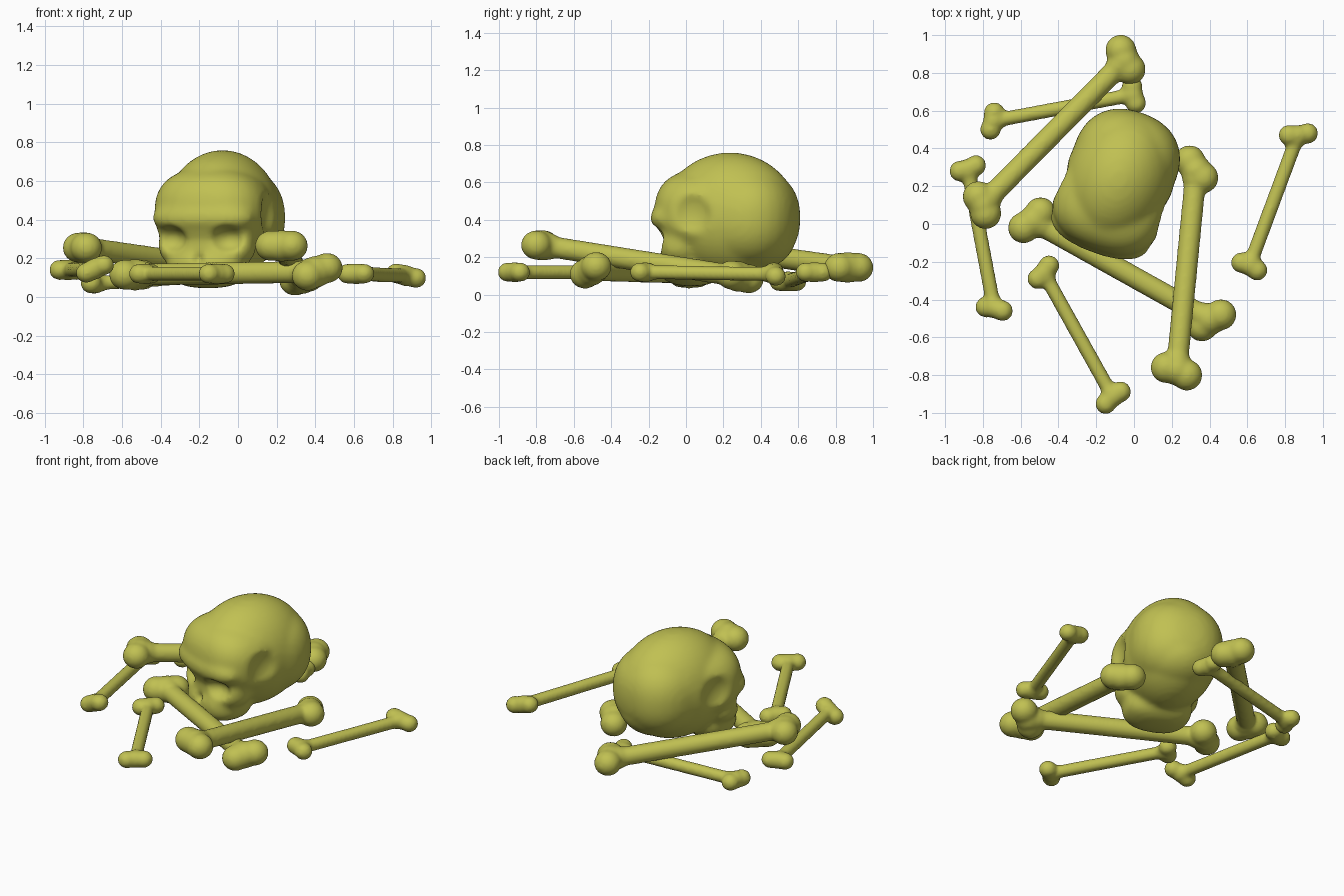
import bpy, bmesh, math
from mathutils import Vector, Matrix

cube = bpy.data.objects.get("Cube")
if cube:
    bpy.data.objects.remove(cube, do_unlink=True)

bone_mat = bpy.data.materials.new("olive_bone")
bone_mat.use_nodes = True
COLOUR = (0.53, 0.53, 0.085, 1)
bone_mat.diffuse_color = COLOUR
bone_mat.node_tree.nodes["Principled BSDF"].inputs["Base Color"].default_value = COLOUR


def ellipsoid(bm, centre, radii, power=2.0):
    """Rounded lump; a power above 2 makes it boxier."""
    lump = bmesh.ops.create_uvsphere(bm, u_segments=32, v_segments=20, radius=1)
    for v in lump["verts"]:
        v.co /= sum(abs(c) ** power for c in v.co) ** (1 / power)
        v.co = Vector(c * r for c, r in zip(v.co, radii)) + Vector(centre)


def shaft(bm, start, end, radius):
    axis = end - start
    turn = axis.to_track_quat('Z', 'Y').to_matrix().to_4x4()
    bmesh.ops.create_cone(bm, cap_ends=True, segments=24, radius1=radius, radius2=radius,
                          depth=axis.length, matrix=Matrix.Translation((start + end) / 2) @ turn)


def make_object(name, bm):
    mesh = bpy.data.meshes.new(name)
    bm.to_mesh(mesh)
    bm.free()
    obj = bpy.data.objects.new(name, mesh)
    bpy.context.collection.objects.link(obj)
    return obj


def fuse(obj, voxel, steps, cutter=None):
    """Blend the overlapping parts into one smooth skin, then bake it."""
    def remesh():
        mod = obj.modifiers.new("fuse", 'REMESH')
        mod.mode = 'VOXEL'
        mod.voxel_size = voxel
    remesh()
    if cutter:
        cut = obj.modifiers.new("hollows", 'BOOLEAN')
        cut.operation = 'DIFFERENCE'
        cut.object = cutter
        remesh()
    soft = obj.modifiers.new("soften", 'SMOOTH')
    soft.factor = 0.5
    soft.iterations = steps
    graph = bpy.context.evaluated_depsgraph_get()
    baked = bpy.data.meshes.new_from_object(obj.evaluated_get(graph))
    obj.modifiers.clear()
    obj.data = baked
    baked.materials.clear()
    baked.materials.append(bone_mat)
    for poly in baked.polygons:
        poly.use_smooth = True


# Skull: cranium, forehead, brow, cheeks and upper jaw, facing -y before it is turned
bm = bmesh.new()
ellipsoid(bm, (0, 0, 0.42), (0.29, 0.375, 0.34))
ellipsoid(bm, (0, 0.1, 0.41), (0.285, 0.275, 0.27), 2.3)
ellipsoid(bm, (0, 0.14, 0.31), (0.23, 0.22, 0.18))
ellipsoid(bm, (0, -0.14, 0.44), (0.3, 0.255, 0.23), 2.5)
ellipsoid(bm, (0, -0.26, 0.41), (0.28, 0.15, 0.085), 2.5)
ellipsoid(bm, (0, -0.23, 0.27), (0.26, 0.13, 0.13), 2.6)
ellipsoid(bm, (0, -0.22, 0.16), (0.21, 0.165, 0.115), 2.5)
skull = make_object("skull", bm)

# Hollows: eye sockets, temples and nose
bm = bmesh.new()
for side in (-1, 1):
    ellipsoid(bm, (side * 0.165, -0.4, 0.295), (0.105, 0.12, 0.075))
    ellipsoid(bm, (side * 0.42, -0.1, 0.43), (0.165, 0.17, 0.2))
ellipsoid(bm, (0, -0.4, 0.2), (0.035, 0.06, 0.045))
hollows = make_object("skull_hollows", bm)
hollows.hide_render = True

fuse(skull, 0.014, 14, hollows)
bpy.data.objects.remove(hollows, do_unlink=True)
skull.data.transform(Matrix.Translation((-0.08, 0.235, 0)) @ Matrix.Rotation(math.radians(-20), 4, 'Z'))

# Loose bones: start, lobe spread at start, end, lobe spread at end
LARGE = (0.058, 0.083)
SMALL = (0.039, 0.056)
bones = {
    "long_bone_back": (LARGE, (-0.805, 0.10, 0.255), (-0.02, 0.045, 0),
                       (-0.045, 0.87, 0.145), (-0.025, 0.05, 0)),
    "long_bone_front": (LARGE, (-0.54, 0.02, 0.115), (0.045, 0.04, 0),
                        (0.41, -0.51, 0.13), (0.05, 0.03, 0.02)),
    "long_bone_left": (LARGE, (0.33, 0.29, 0.095), (0.035, -0.045, 0.01),
                       (0.225, -0.78, 0.265), (0.055, -0.02, 0)),
    "small_bone_back": (SMALL, (-0.75, 0.545, 0.07), (0.01, 0.045, 0),
                        (0, 0.685, 0.12), (0.01, -0.045, 0)),
    "small_bone_right": (SMALL, (-0.88, 0.295, 0.14), (0.043, 0.015, 0),
                         (-0.74, -0.45, 0.145), (0.045, -0.01, 0.02)),
    "small_bone_front": (SMALL, (-0.48, -0.255, 0.12), (0.03, 0.035, 0),
                         (-0.11, -0.92, 0.12), (0.04, 0.032, 0)),
    "small_bone_left": (SMALL, (0.61, -0.225, 0.12), (0.042, -0.02, 0),
                        (0.87, 0.475, 0.11), (0.05, 0.005, -0.012)),
}
for name, ((thin, knob), start, spread_a, end, spread_b) in bones.items():
    start, end = Vector(start), Vector(end)
    inward = (end - start).normalized() * knob
    bm = bmesh.new()
    shaft(bm, start, end, thin)
    for tip, spread, lean in ((start, spread_a, inward), (end, spread_b, -inward)):
        # Plump middle and a narrower neck between the two lobes
        ellipsoid(bm, tip + lean * 0.1, (knob,) * 3)
        ellipsoid(bm, tip + lean * 0.6, (knob * 0.86,) * 3)
        for sign in (-1, 1):
            ellipsoid(bm, tip + sign * Vector(spread), (knob, knob, knob * 0.95))
    fuse(make_object(name, bm), 0.011, 14)
